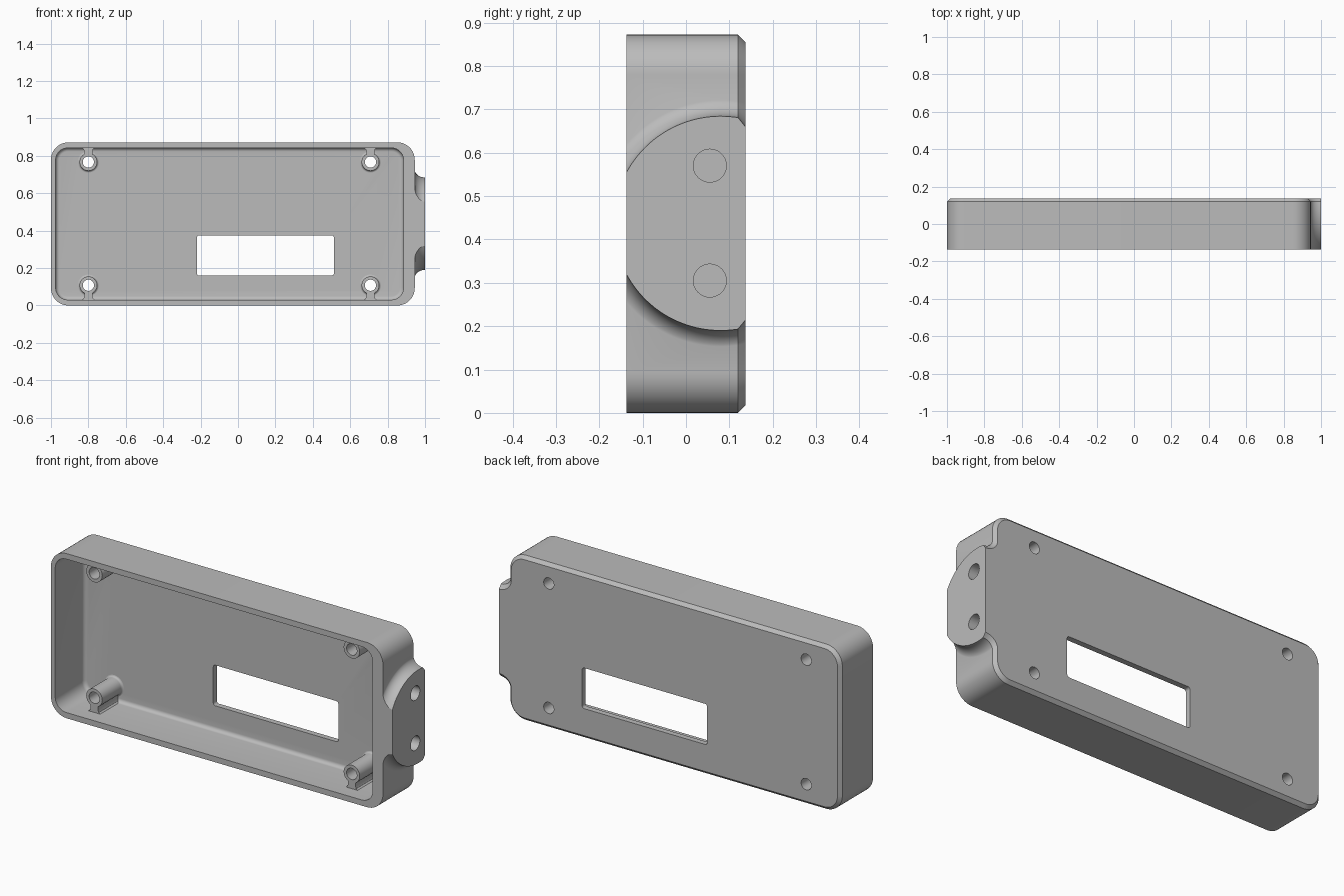
import bpy
import bmesh
from math import sin, cos, pi, sqrt

if "Cube" in bpy.data.objects:
    bpy.data.objects.remove(bpy.data.objects["Cube"], do_unlink=True)

GREY = (0.5, 0.5, 0.5, 1)
plastic = bpy.data.materials.new("grey plastic")
plastic.use_nodes = True
plastic.diffuse_color = GREY
plastic.node_tree.nodes["Principled BSDF"].inputs["Base Color"].default_value = GREY

FRONT, BACK, FLOOR = -0.137, 0.137, 0.107
CHAMFER = 0.017


def loft(name, sections):
    """Closed solid through matching loops of points."""
    bm = bmesh.new()
    rings = [[bm.verts.new(p) for p in s] for s in sections]
    n = len(rings[0])
    for a, b in zip(rings, rings[1:]):
        for i in range(n):
            j = (i + 1) % n
            bm.faces.new((a[i], a[j], b[j], b[i]))
    bm.faces.new(rings[0])
    bm.faces.new(rings[-1])
    bmesh.ops.recalc_face_normals(bm, faces=bm.faces)
    mesh = bpy.data.meshes.new(name)
    bm.to_mesh(mesh)
    bm.free()
    mesh.materials.append(plastic)
    obj = bpy.data.objects.new(name, mesh)
    bpy.context.collection.objects.link(obj)
    return obj


def rounded_box(name, x0, x1, z0, z1, radius, layers, steps=10):
    """Rounded rectangle lofted along y through (y, inset) layers."""
    corners = [(x1 - radius, z1 - radius), (x0 + radius, z1 - radius),
               (x0 + radius, z0 + radius), (x1 - radius, z0 + radius)]
    sections = []
    for y, inset in layers:
        r = radius - inset
        sections.append([(cx + r * cos(a), y, cz + r * sin(a))
                         for q, (cx, cz) in enumerate(corners)
                         for a in [(q + k / steps) * pi / 2 for k in range(steps + 1)]])
    return loft(name, sections)


def rod(name, x, z, layers, n=40):
    """Round solid along y through (y, radius) layers."""
    return loft(name, [[(x + r * cos(2 * pi * k / n), y, z + r * sin(2 * pi * k / n))
                        for k in range(n)] for y, r in layers])


def combine(target, tool, operation):
    mod = target.modifiers.new("combine", "BOOLEAN")
    mod.operation, mod.object, mod.solver = operation, tool, "EXACT"
    bpy.context.view_layer.objects.active = target
    bpy.ops.object.modifier_apply(modifier=mod.name)
    bpy.data.objects.remove(tool, do_unlink=True)


def smooth(obj):
    bpy.ops.object.select_all(action="DESELECT")
    obj.select_set(True)
    bpy.context.view_layer.objects.active = obj
    bpy.ops.object.shade_smooth_by_angle(angle=pi / 6)


# Outer housing with chamfered back edge
housing = rounded_box("housing", -1, 0.945, 0, 0.872, 0.093,
                      [(FRONT, 0), (BACK - CHAMFER, 0), (BACK, CHAMFER)])


# Side lug: round face flowing into the side wall with a concave fillet
def lug_section(y, inset, steps=10):
    half = [(0.9, 0.292 - inset * 0.1)]
    for k in range(steps + 1):
        t = k / steps * pi / 2
        half.append((1 - 0.056 * cos(t) - inset * cos(t),
                     0.292 - 0.045 * sin(t) - inset * sin(t)))
    side = [(x, sqrt(r * r - (y - 0.08) ** 2)) for x, r in half]
    return ([(x, y, 0.437 + h) for x, h in side] +
            [(x, y, 0.437 - h) for x, h in reversed(side)])


edge = BACK - CHAMFER
sections = [lug_section(FRONT + (edge - FRONT) * k / 24, 0) for k in range(25)]
sections.append(lug_section(BACK, CHAMFER))
combine(housing, loft("side_lug", sections), "UNION")

# Open cavity with a filleted floor
fillet = 0.02
cavity_layers = [(FRONT - 0.1, 0)]
for k in range(7):
    t = k / 6 * pi / 2
    cavity_layers.append((FLOOR - fillet + fillet * sin(t), fillet * (1 - cos(t))))
combine(housing, rounded_box("cavity", -0.975, 0.885, 0.03, 0.842, 0.065, cavity_layers),
        "DIFFERENCE")

# Display window
combine(housing, rounded_box("window", -0.22, 0.513, 0.16, 0.375, 0.013,
                             [(0.05, 0), (0.2, 0)], 4), "DIFFERENCE")

# Blind sockets in the lug face
for z in (0.305, 0.57):
    socket = loft("socket", [[(x, 0.055 + 0.038 * cos(k * pi / 20), z + 0.038 * sin(k * pi / 20))
                              for k in range(40)] for x in (0.92, 1.1)])
    combine(housing, socket, "DIFFERENCE")

# Hollow screw posts, each tied to the nearest wall by a flared rib
POST_TOP, SUNK = -0.06, 0.118
for x, side in ((-0.8, "right"), (0.708, "left")):
    for z, level, d, wall in ((0.108, "lower", -1, 0.03), (0.767, "upper", 1, 0.842)):
        layers = [(POST_TOP, 0.047)]
        for k in range(6):
            t = k / 5 * pi / 2
            layers.append((FLOOR - 0.012 + 0.012 * sin(t), 0.047 + 0.01 * (1 - cos(t))))
        layers.append((SUNK, 0.057))
        post = rod(f"screw_post_{level}_{side}", x, z, layers)
        outline = [(0.022, z), (0.022, wall - d * 0.018), (0.026, wall - d * 0.006),
                   (0.034, wall), (0.034, wall + d * 0.012)]
        outline += [(-w, h) for w, h in reversed(outline)]
        rib = loft("rib", [[(x + w, y, h) for w, h in outline]
                           for y in (POST_TOP + 0.0005, SUNK - 0.001)])
        combine(post, rib, "UNION")
        for part in (post, housing):
            combine(part, rod("bore", x, z, [(-0.2, 0.03), (0.2, 0.03)]), "DIFFERENCE")
        smooth(post)

smooth(housing)
